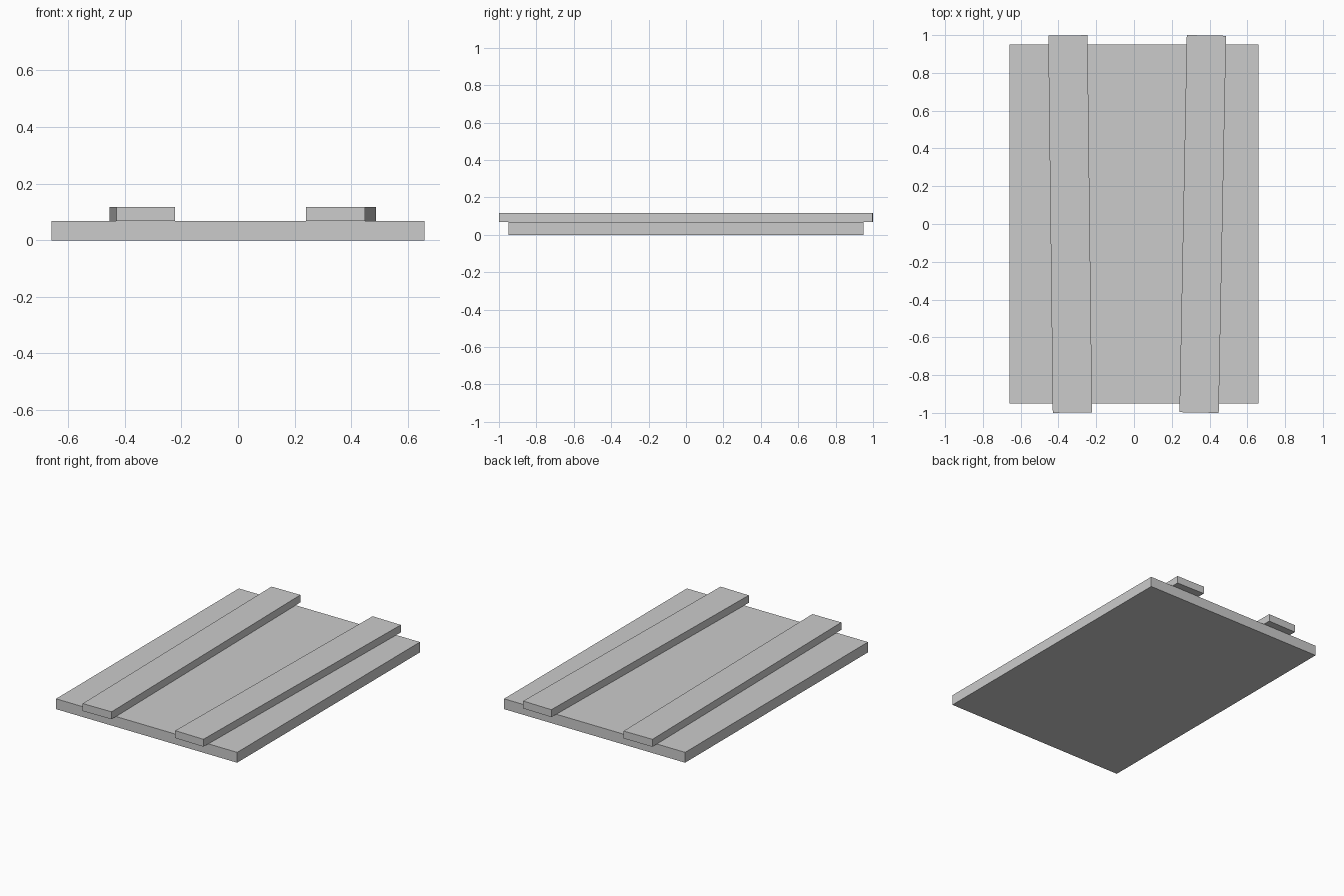
import bpy
from mathutils import Matrix

cube = bpy.data.objects.get("Cube")
if cube:
    bpy.data.objects.remove(cube, do_unlink=True)

# Single plain grey for every plank
grey = bpy.data.materials.new("light_grey")
grey.use_nodes = True
colour = (0.6, 0.6, 0.6, 1)
grey.diffuse_color = colour
grey.node_tree.nodes["Principled BSDF"].inputs["Base Color"].default_value = colour


def plank(name, x, size, bottom, turn=0.0):
    """Flat-faced box resting at the given height, turned about z."""
    bpy.ops.mesh.primitive_cube_add(size=1)
    obj = bpy.context.object
    obj.name = name
    obj.data.transform(Matrix.Diagonal((*size, 1)))
    obj.location = (x, 0, bottom + size[2] / 2)
    obj.rotation_euler.z = turn
    obj.data.materials.append(grey)
    return obj


# Base board
board_height = 0.068
plank("base_board", 0, (1.318, 1.9, board_height), 0)

# Two battens laid slightly askew across the board
batten = (0.208, 1.997, 0.049)
plank("right_batten", -0.338, batten, board_height, 0.012)
plank("left_batten", 0.364, batten, board_height, -0.0195)
